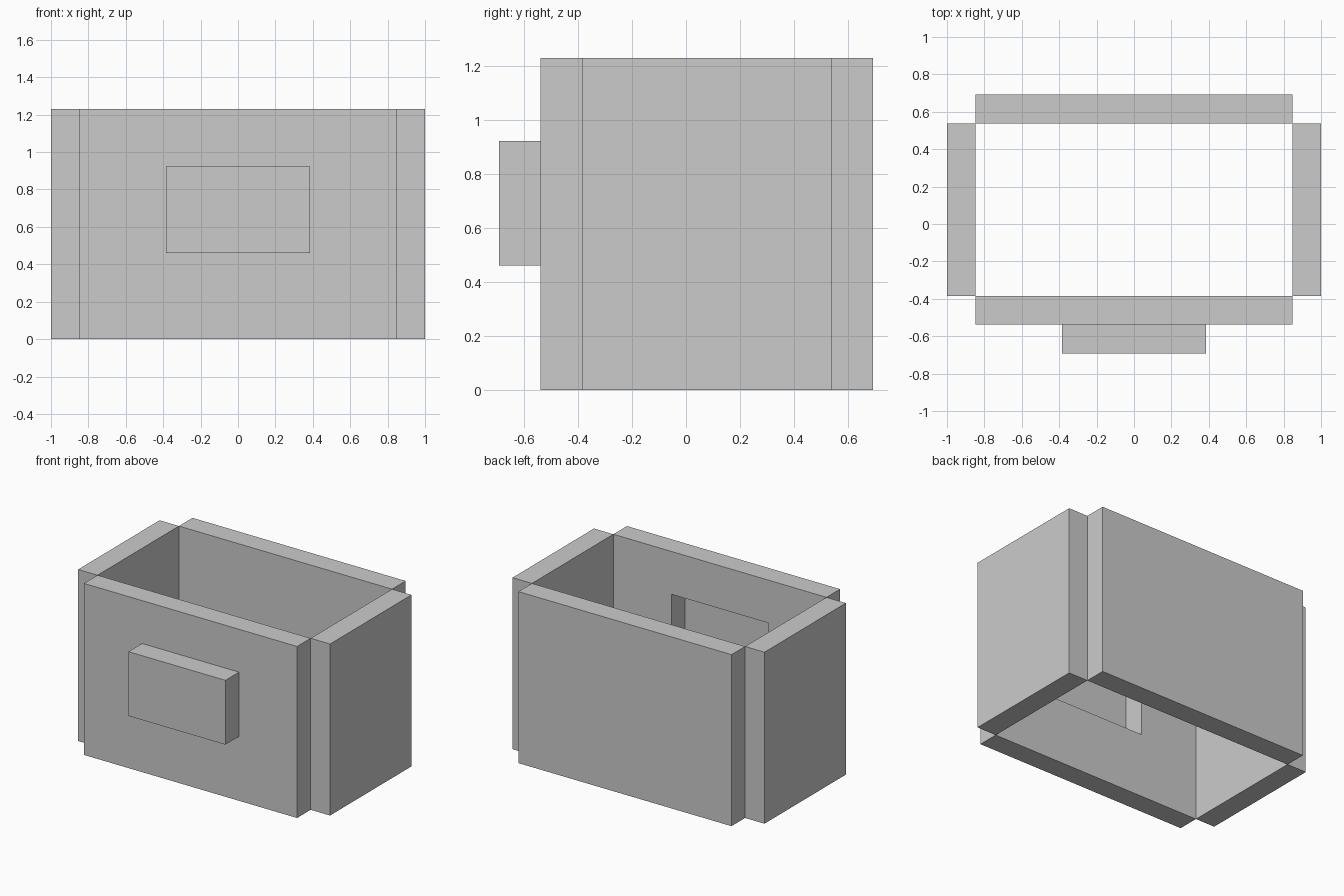
import bpy

if "Cube" in bpy.data.objects:
    bpy.data.objects.remove(bpy.data.objects["Cube"])

U = 2 / 13  # one grid unit; the model is 13 x 9 x 8 units


def box(name, x, y, z):
    """Box spanning (min, max) grid units on each axis."""
    spans = (x, y, z)
    bpy.ops.mesh.primitive_cube_add(size=1)
    ob = bpy.context.object
    ob.name = name
    ob.location = [(a + b) / 2 * U for a, b in spans]
    ob.scale = [(b - a) * U for a, b in spans]
    bpy.ops.object.transform_apply(location=True, rotation=True, scale=True)
    return ob


# Side walls, meeting the long walls only along their corner edges
for name, s in (("left_wall", -1), ("right_wall", 1)):
    box(name, sorted((5.5 * s, 6.5 * s)), (-2.5, 3.5), (0, 8))

# Back wall
box("back_wall", (-5.5, 5.5), (3.5, 4.5), (0, 8))

# Front wall with a rectangular opening right through it
front = box("front_wall", (-5.5, 5.5), (-3.5, -2.5), (0, 8))
cutter = box("opening_cutter", (-2.5, 2.5), (-4, -2), (3, 6))
cutter.hide_render = True
mod = front.modifiers.new("opening", 'BOOLEAN')
mod.operation = 'DIFFERENCE'
mod.solver = 'EXACT'
mod.object = cutter
bpy.context.view_layer.objects.active = front
bpy.ops.object.modifier_apply(modifier=mod.name)
bpy.data.objects.remove(cutter)

# Raised panel closing the opening from outside
box("window_panel", (-2.5, 2.5), (-4.5, -3.5), (3, 6))
